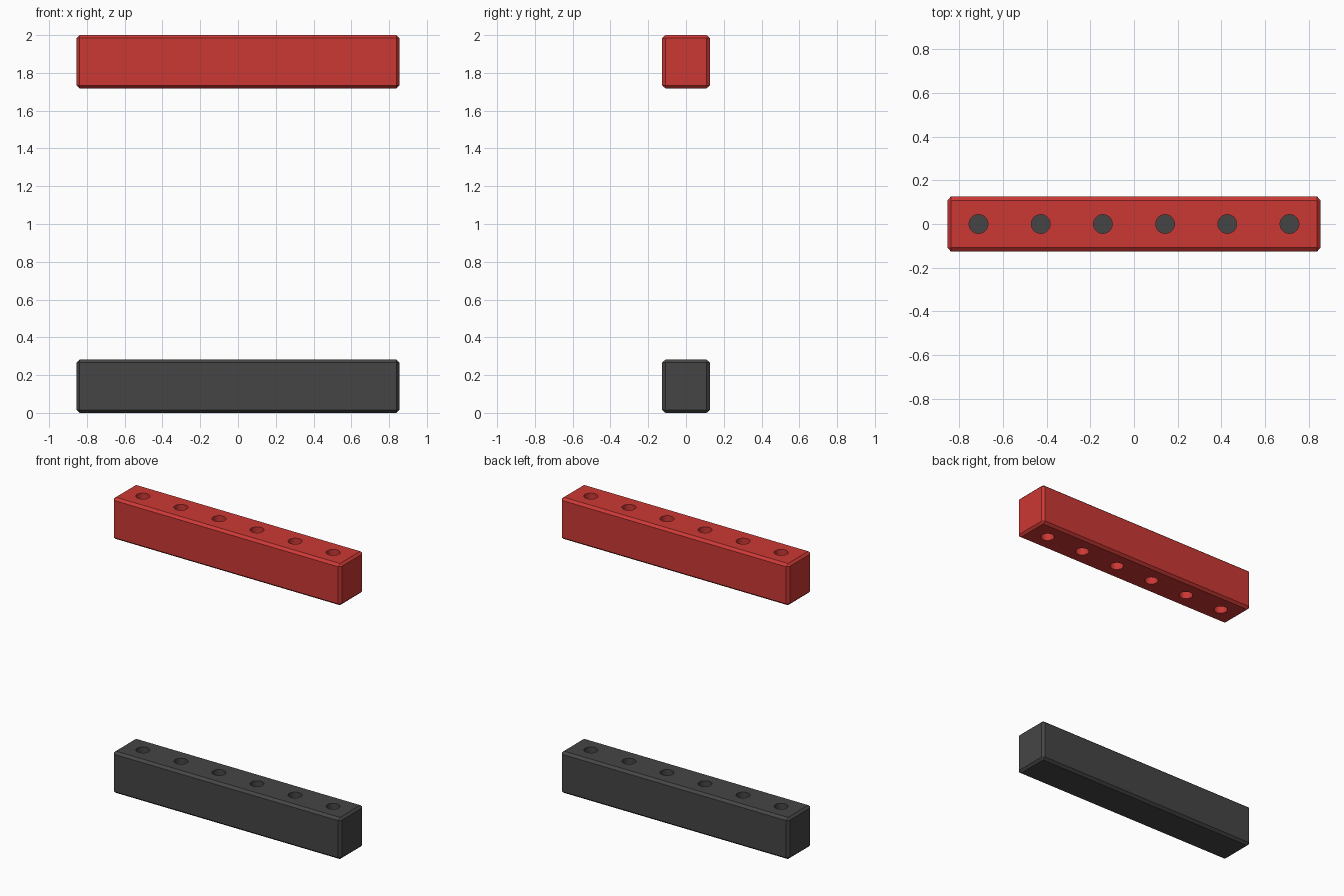
import bpy, bmesh
from mathutils import Matrix

if "Cube" in bpy.data.objects:
    bpy.data.objects.remove(bpy.data.objects["Cube"])

LENGTH, WIDTH, HEIGHT = 1.708, 0.253, 0.282
PITCH, COUNT, RADIUS = 0.285, 6, 0.043


def new_object(name, bm):
    mesh = bpy.data.meshes.new(name)
    bm.to_mesh(mesh)
    bm.free()
    obj = bpy.data.objects.new(name, mesh)
    bpy.context.collection.objects.link(obj)
    return obj


def drilled_bar(name, base, drill_low, drill_high, colour):
    # Chamfered block, with a slightly wider chamfer across its depth
    bm = bmesh.new()
    bmesh.ops.create_cube(bm, size=1)
    bmesh.ops.scale(bm, vec=(LENGTH, WIDTH / 1.2, HEIGHT), verts=bm.verts)
    bmesh.ops.bevel(bm, geom=bm.edges[:], offset=0.015, segments=1,
                    affect='EDGES')
    bmesh.ops.scale(bm, vec=(1, 1.2, 1), verts=bm.verts)
    bmesh.ops.translate(bm, vec=(0, 0, base + HEIGHT / 2), verts=bm.verts)
    bar = new_object(name, bm)

    # Row of evenly spaced drill cutters
    bm = bmesh.new()
    for i in range(COUNT):
        x = (i - (COUNT - 1) / 2) * PITCH
        bmesh.ops.create_cone(
            bm, cap_ends=True, segments=32, radius1=RADIUS, radius2=RADIUS,
            depth=drill_high - drill_low,
            matrix=Matrix.Translation((x, 0, (drill_low + drill_high) / 2)))
    cutter = new_object(name + "_hole_cutter", bm)
    cutter.hide_render = True

    # Drill the holes, then discard the cutters
    mod = bar.modifiers.new("holes", 'BOOLEAN')
    mod.object = cutter
    mod.operation = 'DIFFERENCE'
    mod.solver = 'EXACT'
    bpy.ops.object.select_all(action='DESELECT')
    bpy.context.view_layer.objects.active = bar
    bar.select_set(True)
    bpy.ops.object.modifier_apply(modifier=mod.name)
    bpy.data.objects.remove(cutter, do_unlink=True)
    bpy.ops.object.shade_smooth_by_angle(angle=0.5)

    mat = bpy.data.materials.new(name + "_paint")
    mat.diffuse_color = colour
    mat.use_nodes = True
    mat.node_tree.nodes["Principled BSDF"].inputs["Base Color"].default_value = mat.diffuse_color
    bar.data.materials.clear()
    bar.data.materials.append(mat)


# Lower bar has blind holes, upper bar is drilled right through
drilled_bar("lower_bar", 0, 0.08, 0.4, (0.06, 0.06, 0.06, 1))
drilled_bar("upper_bar", 2 - HEIGHT, 1.6, 2.1, (0.6, 0.04, 0.035, 1))
